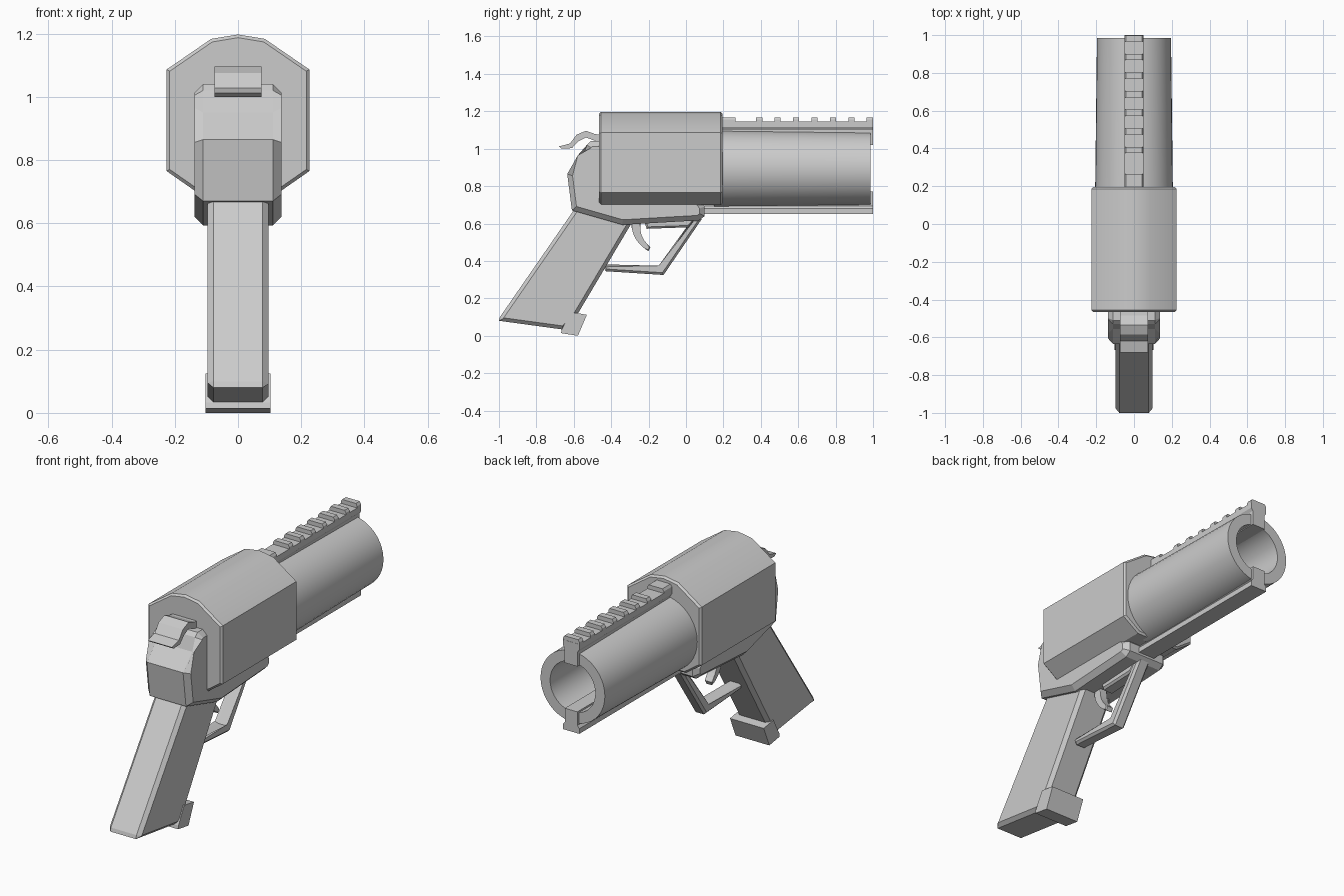
import bpy, bmesh
from math import sin, cos, pi

if "Cube" in bpy.data.objects:
    bpy.data.objects.remove(bpy.data.objects["Cube"])


def finish(name, bm, smooth=None):
    bmesh.ops.recalc_face_normals(bm, faces=bm.faces)
    me = bpy.data.meshes.new(name)
    bm.to_mesh(me)
    bm.free()
    ob = bpy.data.objects.new(name, me)
    bpy.context.collection.objects.link(ob)
    if smooth:
        bpy.ops.object.select_all(action='DESELECT')
        ob.select_set(True)
        bpy.context.view_layer.objects.active = ob
        bpy.ops.object.shade_smooth_by_angle(angle=smooth)
    return ob


def prism(name, pts, lo, hi, axis, chamfer=0, smooth=None):
    """Extrude a profile along axis 0 (yz points) or 1 (xz points); chamfer the cap rims."""
    bm = bmesh.new()
    place = (lambda p, d: (d, p[0], p[1])) if axis == 0 else (lambda p, d: (p[0], d, p[1]))
    a, b = ([bm.verts.new(place(p, d)) for p in pts] for d in (lo, hi))
    bm.faces.new(a)
    bm.faces.new(b)
    n = len(pts)
    for i in range(n):
        j = (i + 1) % n
        bm.faces.new((a[i], a[j], b[j], b[i]))
    if chamfer:
        rim = [e for e in bm.edges if abs(e.verts[0].co[axis] - e.verts[1].co[axis]) < 1e-5]
        bmesh.ops.bevel(bm, geom=rim, offset=chamfer, segments=1, affect='EDGES')
    return finish(name, bm, smooth)


def side(name, pts, half, chamfer=0, smooth=None):
    return prism(name, pts, -half, half, 0, chamfer, smooth)


def mirrored(half):
    """Complete a right-hand xz profile listed from top to bottom."""
    return half + [(-x, z) for x, z in reversed(half) if x > 0]


# Large faceted housing
prism("housing", mirrored([(0, 1.197), (0.085, 1.183), (0.226, 1.086), (0.226, 0.765), (0.13, 0.698)]),
      -0.465, 0.195, 1, 0.01, 0.5)

# Hollow barrel, revolved around its own axis
bm = bmesh.new()
N, CZ = 40, 0.893
profile = [(0.206, 0.15), (0.196, 0.986), (0.138, 0.986), (0.138, 0.15)]
rings = [[bm.verts.new((r * sin(2 * pi * i / N), y, CZ + r * cos(2 * pi * i / N))) for i in range(N)]
         for r, y in profile]
for k in range(3):
    for i in range(N):
        j = (i + 1) % N
        bm.faces.new((rings[k][i], rings[k][j], rings[k + 1][j], rings[k + 1][i]))
bm.faces.new(rings[3])
finish("barrel", bm, 0.6)

# Upper and lower rails, cutting through the barrel wall
prism("upper_rail", mirrored([(0.05, 1.145), (0.05, 1.115), (0.04, 1.10), (0.04, 1.02)]), 0.15, 1.0, 1)
prism("lower_rail", mirrored([(0.038, 0.77), (0.038, 0.695), (0.05, 0.68), (0.05, 0.652)]), 0.07, 1.0, 1)

# Rail teeth
tooth = mirrored([(0.042, 1.168), (0.05, 1.155), (0.05, 1.135)])
prism("rail_tooth_rear", tooth, 0.19, 0.265, 1)
for i in range(7):
    y = 0.375 + i * 0.0985
    prism(f"rail_tooth_{i + 1}", tooth, y, min(y + 0.033, 1.0), 1)

# Frame
side("frame", [(-0.44, 1.04), (-0.51, 1.04), (-0.53, 1.02), (-0.555, 0.95), (-0.635, 0.865), (-0.61, 0.67),
               (-0.34, 0.593), (0.07, 0.617), (0.1, 0.64), (0.1, 0.69), (0.06, 0.74), (-0.44, 0.74)],
     0.137, 0.027)

# Grip and the lug at its foot
side("grip", [(-0.58, 0.7), (-0.995, 0.1), (-1.0, 0.08), (-0.655, 0.033), (-0.595, 0.09),
              (-0.28, 0.62), (-0.35, 0.7)], 0.097, 0.019)
side("grip_lug", [(-0.665, 0.033), (-0.668, 0.014), (-0.578, 0.0), (-0.53, 0.112), (-0.575, 0.12),
                  (-0.615, 0.125)], 0.103)

# Trigger guard
side("trigger_guard", [(-0.45, 0.382), (-0.43, 0.345), (-0.12, 0.325), (0.085, 0.625), (0.035, 0.625),
                       (-0.14, 0.362)], 0.037, 0.012)
side("guard_top_bar", [(-0.225, 0.615), (-0.21, 0.572), (0.015, 0.58), (0.055, 0.625)], 0.037, 0.01)

# Curved trigger, tapering to its tip
outer, inner = [], []
for i in range(8):
    t = i / 7
    y = -0.268 + 0.072 * t ** 2.2
    z = 0.605 - 0.142 * t ** 0.85
    w = 0.025 - 0.013 * t
    outer.append((y - w * cos(t * 1.1), z - w * sin(t * 1.1)))
    inner.append((y + w * cos(t * 1.1), z + w * sin(t * 1.1)))
side("trigger", outer + inner[::-1], 0.022, 0.005)

# Hammer spur
side("hammer", [(-0.45, 1.075), (-0.485, 1.078), (-0.535, 1.096), (-0.585, 1.075), (-0.62, 1.028), (-0.68, 1.012),
                (-0.665, 1.0), (-0.61, 1.003), (-0.575, 1.04), (-0.535, 1.06), (-0.48, 1.04), (-0.45, 1.03)],
     0.074)
